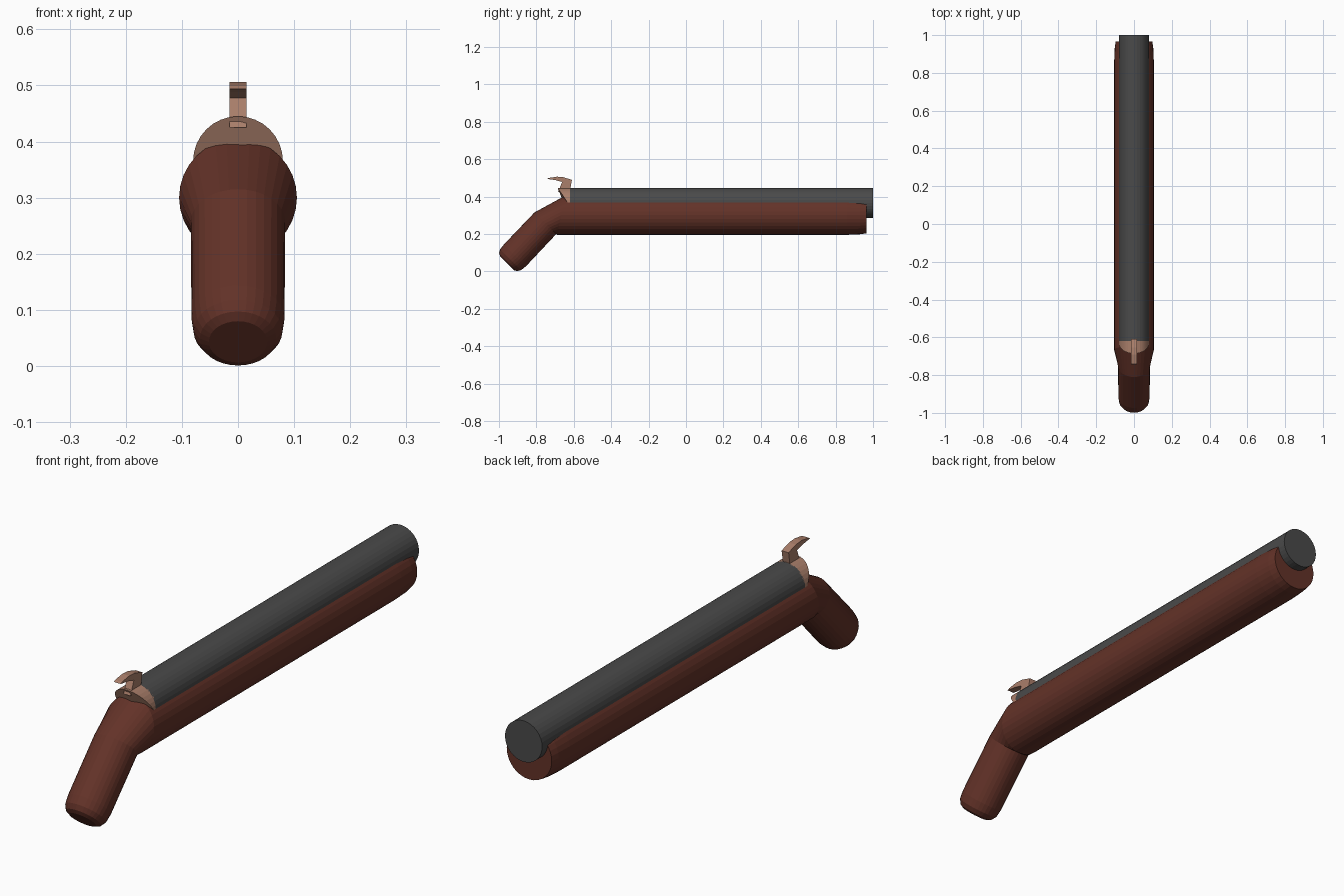
import bpy, bmesh
from math import sin, cos, pi

SIDES = 32
cube = bpy.data.objects.get("Cube")
if cube:
    bpy.data.objects.remove(cube)


def material(name, color):
    mat = bpy.data.materials.new(name)
    mat.use_nodes = True
    mat.diffuse_color = (*color, 1)
    mat.node_tree.nodes["Principled BSDF"].inputs["Base Color"].default_value = (*color, 1)
    return mat


wood = material("dark red wood", (0.125, 0.032, 0.021))
steel = material("dark steel", (0.068, 0.068, 0.068))
brass = material("pale copper", (0.40, 0.21, 0.145))


def finish(name, bm, mat):
    bmesh.ops.recalc_face_normals(bm, faces=bm.faces)
    mesh = bpy.data.meshes.new(name)
    bm.to_mesh(mesh)
    bm.free()
    mesh.materials.append(mat)
    obj = bpy.data.objects.new(name, mesh)
    bpy.context.collection.objects.link(obj)
    return obj


def loft(name, rings, mat):
    """Rings are (centre y, centre z, half width, y and z of the half-height vector)."""
    bm = bmesh.new()
    loops = []
    for y, z, width, up_y, up_z in rings:
        angles = [2 * pi * i / SIDES for i in range(SIDES)]
        loops.append([bm.verts.new((width * sin(a), y + up_y * cos(a), z + up_z * cos(a)))
                      for a in angles])
    for a, b in zip(loops, loops[1:]):
        for i in range(SIDES):
            j = (i + 1) % SIDES
            bm.faces.new((a[i], a[j], b[j], b[i]))
    bm.faces.new(loops[0])
    bm.faces.new(loops[-1])
    return finish(name, bm, mat)


def grip_ring(y, r):
    return (y, y + 1, r, -r * 0.707, r * 0.707)


# Stock: rounded grip end, angled grip, bend, long fore-end
loft("stock", [
    grip_ring(-0.957, 0.052), grip_ring(-0.951, 0.068),
    grip_ring(-0.938, 0.079), grip_ring(-0.915, 0.083),
    (-0.752, 0.257, 0.084, -0.058, 0.058),
    (-0.667, 0.30, 0.105, 0.022, 0.105),
    (0.86, 0.30, 0.105, 0, 0.105),
    (0.93, 0.30, 0.102, 0, 0.102),
    (0.965, 0.30, 0.097, 0, 0.097)], wood)

# Barrel
loft("barrel", [(-0.62, 0.365, 0.08, 0, 0.08), (1.0, 0.365, 0.08, 0, 0.08)], steel)

# Breech cap, its rear face sloping forward as it goes down
cap = loft("breech_cap", [(-0.69, 0.365, 0.08, 0, 0.08),
                          (-0.615, 0.365, 0.08, 0, 0.08)], brass)
for v in cap.data.vertices:
    if v.co.y < -0.65:
        v.co.y = min(-0.686 + (0.445 - v.co.z) * 0.69, -0.622)

# Hooked hammer, a side profile extruded across its width
profile = [(-0.684, 0.425), (-0.662, 0.478), (-0.70, 0.488), (-0.743, 0.494),
           (-0.735, 0.499), (-0.69, 0.506), (-0.655, 0.503), (-0.61, 0.489),
           (-0.62, 0.43)]
bm = bmesh.new()
face = bm.faces.new([bm.verts.new((-0.015, y, z)) for y, z in profile])
side = bmesh.ops.extrude_face_region(bm, geom=[face])["geom"]
bmesh.ops.translate(bm, vec=(0.03, 0, 0),
                    verts=[g for g in side if isinstance(g, bmesh.types.BMVert)])
finish("hammer", bm, brass)
